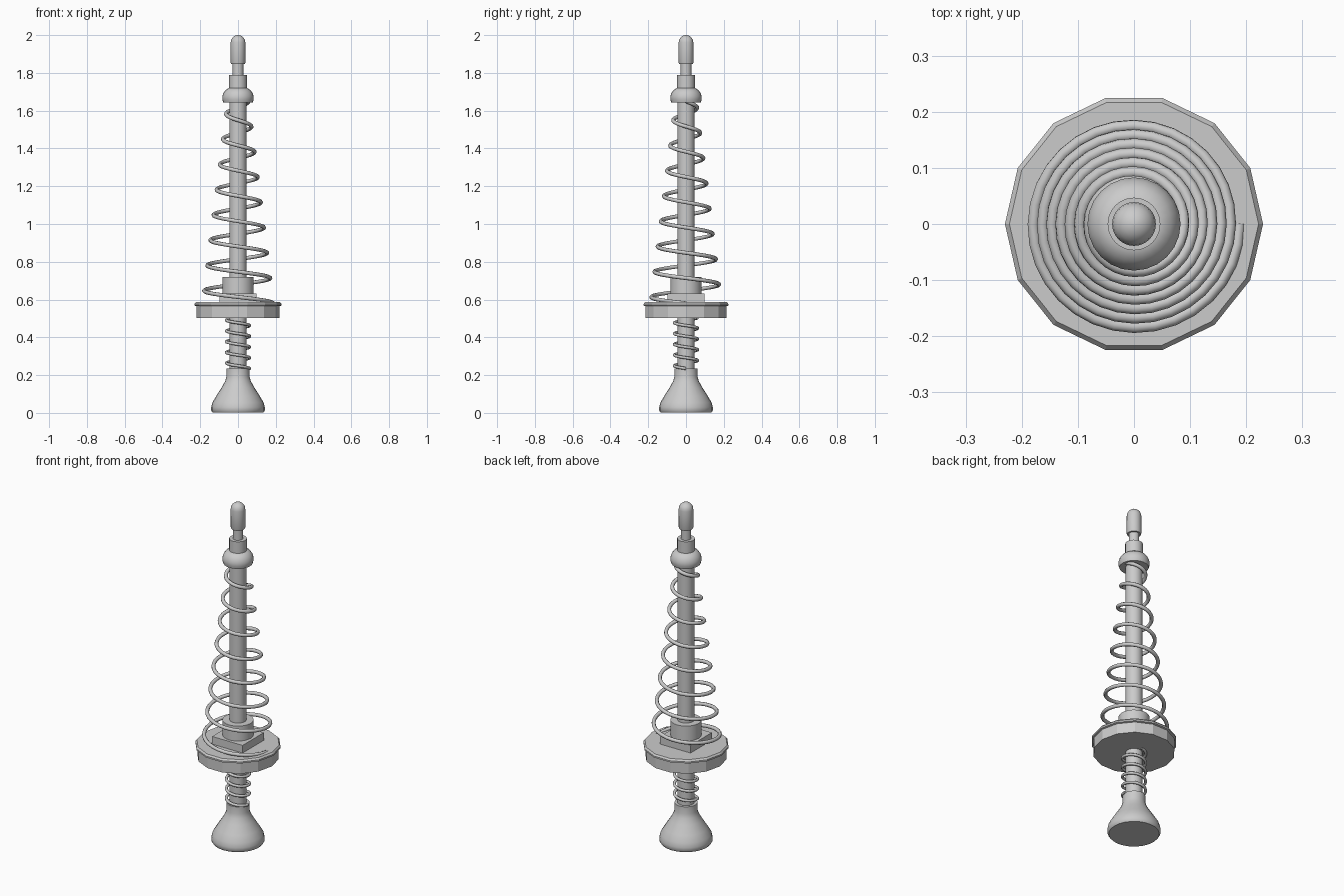
import bpy, bmesh, math
from math import cos, sin, pi

if "Cube" in bpy.data.objects:
    bpy.data.objects.remove(bpy.data.objects["Cube"])


def smooth(obj, angle=35):
    bpy.ops.object.select_all(action='DESELECT')
    obj.select_set(True)
    bpy.context.view_layer.objects.active = obj
    bpy.ops.object.shade_smooth_by_angle(angle=math.radians(angle))


def lathe(name, profile, sides=24, angle=35):
    """Closed solid of revolution from (radius, z) points, bottom to top."""
    bm = bmesh.new()
    rings = [[bm.verts.new((r * cos(2 * pi * i / sides), r * sin(2 * pi * i / sides), z))
              for i in range(sides)] for r, z in profile]
    for a, b in zip(rings, rings[1:]):
        for i in range(sides):
            j = (i + 1) % sides
            bm.faces.new((a[i], a[j], b[j], b[i]))
    bm.faces.new(rings[0][::-1])
    bm.faces.new(rings[-1])
    mesh = bpy.data.meshes.new(name)
    bm.to_mesh(mesh)
    bm.free()
    obj = bpy.data.objects.new(name, mesh)
    bpy.context.collection.objects.link(obj)
    smooth(obj, angle)
    return obj


def spring(name, r0, r1, z0, z1, turns, wire, steps=32):
    """Tapered helix winding clockwise (seen from above) from z0 up to z1."""
    curve = bpy.data.curves.new(name, 'CURVE')
    curve.dimensions = '3D'
    curve.bevel_depth = wire
    curve.bevel_resolution = 2
    curve.use_fill_caps = True
    n = int(turns * steps)
    line = curve.splines.new('POLY')
    line.points.add(n)
    for i, p in enumerate(line.points):
        t = i / n
        a = -2 * pi * turns * t
        r = r0 + (r1 - r0) * t
        p.co = (r * cos(a), r * sin(a), z0 + (z1 - z0) * t, 1)
    obj = bpy.data.objects.new(name, curve)
    bpy.context.collection.objects.link(obj)
    bpy.ops.object.select_all(action='DESELECT')
    obj.select_set(True)
    bpy.context.view_layer.objects.active = obj
    bpy.ops.object.convert(target='MESH')
    smooth(bpy.context.object, 60)


# Flared foot with a short neck
lathe("foot", [(0.135, 0.002), (0.142, 0.012), (0.142, 0.03), (0.136, 0.055), (0.115, 0.09),
               (0.085, 0.137), (0.068, 0.168), (0.061, 0.192), (0.061, 0.234)])

# Central rod
lathe("rod", [(0.045, 0.2), (0.045, 1.72)])

# Fourteen-sided base plate with a raised rim
lathe("base_plate", [(0.22, 0.503), (0.22, 0.565), (0.23, 0.568), (0.23, 0.577), (0.222, 0.587)],
      sides=14, angle=10)

# Square nut and round collar above the plate
bpy.ops.mesh.primitive_cube_add(size=1, location=(0, 0, 0.606))
nut = bpy.context.object
nut.name = "square_nut"
nut.scale = (0.198, 0.198, 0.052)
lathe("lower_collar", [(0.083, 0.6), (0.083, 0.72)])

# Springs
spring("main_spring", 0.188, 0.055, 0.58, 1.65, 8, 0.0105)
spring("lower_spring", 0.062, 0.062, 0.235, 0.505, 4.75, 0.008)

# Domed retaining cap and upper collar
lathe("spring_cap", [(0.078, 1.643), (0.083, 1.66), (0.083, 1.676), (0.077, 1.694),
                     (0.066, 1.709), (0.048, 1.72)])
lathe("upper_collar", [(0.047, 1.7), (0.047, 1.788)])

# Thin stem and rounded tip
lathe("tip_stem", [(0.028, 1.77), (0.028, 1.86)])
dome = [(0.039 * cos(a), 1.961 + 0.039 * sin(a)) for a in (0.35, 0.7, 1.05, 1.35, 1.565)]
lathe("tip", [(0.037, 1.848), (0.039, 1.853), (0.039, 1.961)] + dome)
